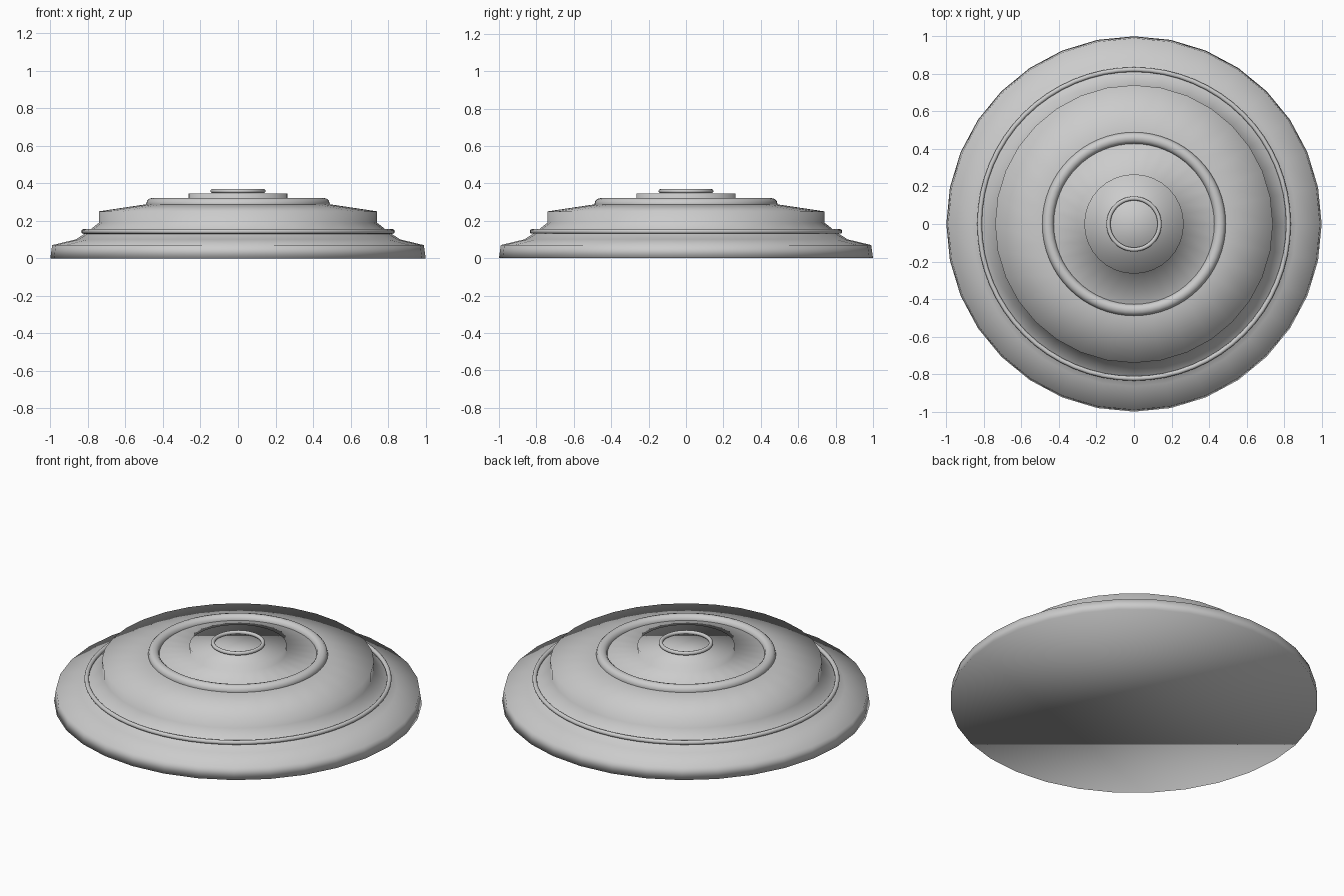
import bpy, bmesh, math

if "Cube" in bpy.data.objects:
    bpy.data.objects.remove(bpy.data.objects["Cube"])

SIDES = 32


def smooth(obj):
    for p in obj.data.polygons:
        p.use_smooth = True


def lathe(name, profile, sides=SIDES):
    """Closed solid of revolution from (radius, height) points, flat n-gon caps."""
    bm = bmesh.new()
    rings = []
    for r, z in profile:
        rings.append([bm.verts.new((r * math.cos(2 * math.pi * i / sides),
                                    r * math.sin(2 * math.pi * i / sides), z))
                      for i in range(sides)])
    for a, b in zip(rings, rings[1:]):
        for i in range(sides):
            j = (i + 1) % sides
            bm.faces.new((a[i], a[j], b[j], b[i]))
    bm.faces.new(rings[0][::-1])
    bm.faces.new(rings[-1])
    mesh = bpy.data.meshes.new(name)
    bm.to_mesh(mesh)
    bm.free()
    obj = bpy.data.objects.new(name, mesh)
    bpy.context.collection.objects.link(obj)
    smooth(obj)
    return obj


def ring(name, radius, tube, z):
    bpy.ops.mesh.primitive_torus_add(major_radius=radius, minor_radius=tube,
                                     major_segments=64, minor_segments=12,
                                     location=(0, 0, z))
    obj = bpy.context.object
    obj.name = name
    smooth(obj)


# Stepped body: rim, sloped skirt, upright tier, shallow dome, centre disc
lathe("stepped_body", [
    (1.0, 0.0), (0.99, 0.07), (0.865, 0.10), (0.81, 0.135),
    (0.74, 0.19), (0.74, 0.25), (0.50, 0.286), (0.265, 0.308),
    (0.265, 0.345),
])

# Raised trim rings
ring("lower_trim_ring", 0.823, 0.0125, 0.143)
ring("upper_trim_ring", 0.458, 0.031, 0.29)
ring("centre_trim_ring", 0.136, 0.011, 0.358)
